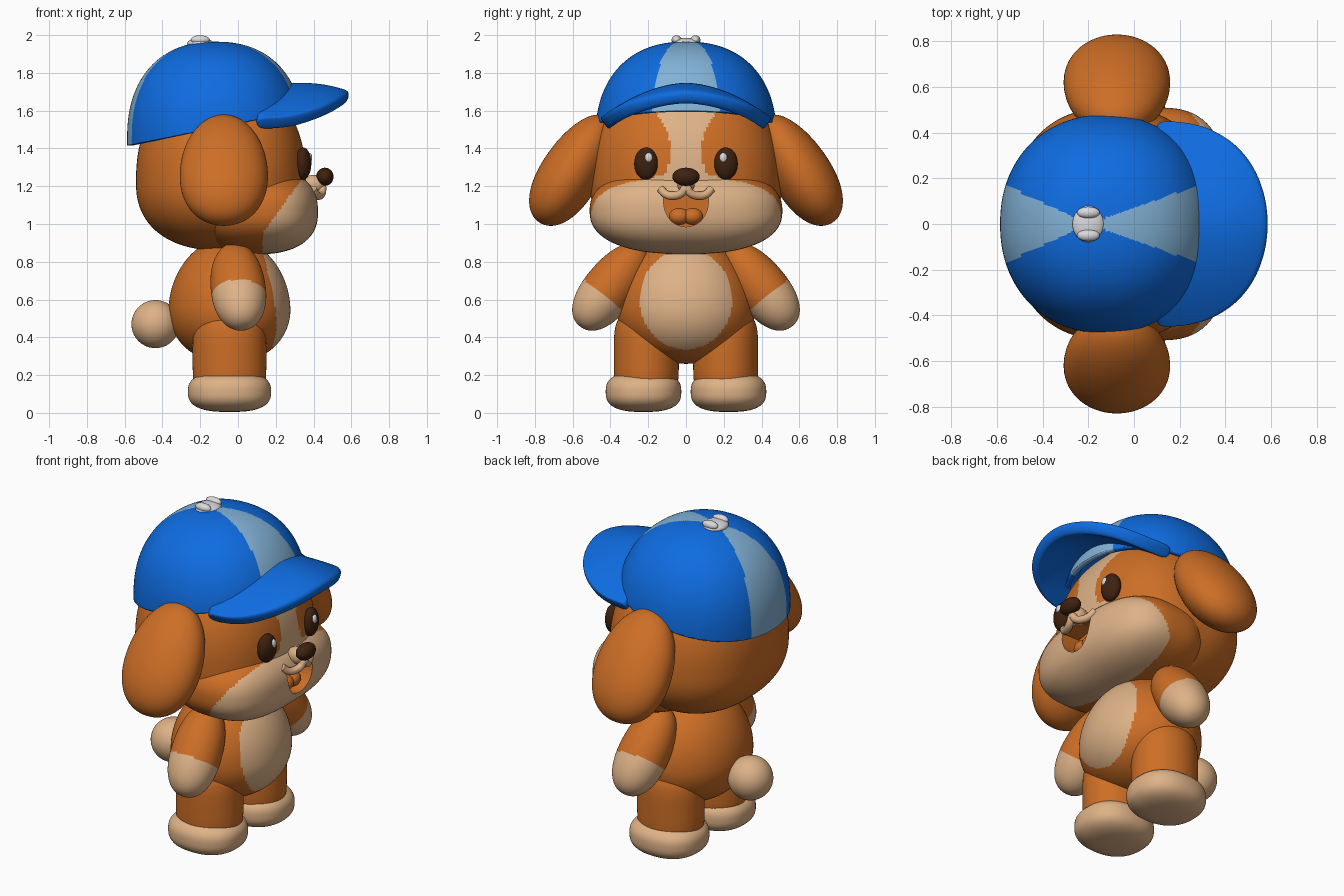
import bpy, bmesh, math
from mathutils import Vector, Euler

if "Cube" in bpy.data.objects:
    bpy.data.objects.remove(bpy.data.objects["Cube"])


def material(name, rgb):
    m = bpy.data.materials.new(name)
    m.diffuse_color = (*rgb, 1)
    m.use_nodes = True
    m.node_tree.nodes["Principled BSDF"].inputs["Base Color"].default_value = m.diffuse_color
    return m


ORANGE = material("orange_fur", (0.61, 0.156, 0.019))
CREAM = material("cream_fur", (0.73, 0.445, 0.242))
BLUE = material("cap_blue", (0.0044, 0.15, 0.753))
PALE = material("cap_pale_blue", (0.223, 0.445, 0.679))
DARK = material("dark_brown", (0.048, 0.016, 0.005))
WHITE = material("white", (0.70, 0.70, 0.72))


def finish(name, bm, mats, rule=None, smooth=True):
    for f in bm.faces:
        f.smooth = smooth
        if rule:
            f.material_index = int(rule(f.calc_center_median()))
    me = bpy.data.meshes.new(name)
    bm.to_mesh(me)
    bm.free()
    for m in mats:
        me.materials.append(m)
    ob = bpy.data.objects.new(name, me)
    bpy.context.collection.objects.link(ob)
    return ob


def blob(name, c, r, mats, rot=(0, 0, 0), taper=0.0, plan=2.0, vert=2.0,
         up=None, seg=64, rings=40, rule=None, cut=None):
    """Super-ellipsoid: plan / vert exponents, separate upper radius, taper along z."""
    bm = bmesh.new()
    bmesh.ops.create_uvsphere(bm, u_segments=seg, v_segments=rings, radius=1)
    turn = Euler([math.radians(a) for a in rot]).to_matrix()
    for v in bm.verts:
        x, y, z = v.co
        h = math.hypot(x, y)
        s = 1 / (h ** vert + abs(z) ** vert) ** (1 / vert)
        p = 1.0
        if h > 1e-6:
            p = 1 / (abs(x / h) ** plan + abs(y / h) ** plan) ** (1 / plan)
        x, y, z = x * s * p, y * s * p, z * s
        t = 1 - taper * z
        rz = up if up and z > 0 else r[2]
        v.co = turn @ Vector((x * r[0] * t, y * r[1] * t, z * rz)) + Vector(c)
    if cut:
        bmesh.ops.bisect_plane(bm, geom=bm.verts[:] + bm.edges[:] + bm.faces[:],
                               plane_co=cut[0], plane_no=cut[1], clear_inner=True)
    return finish(name, bm, mats, rule)


def pair(name, c, r, mats, rot=(0, 0, 0), rule=None, **kw):
    """Left and right copies mirrored across y = 0."""
    for s, side in ((1, "left"), (-1, "right")):
        side_rule = (lambda p, s=s: rule(Vector((p.x, p.y * s, p.z)))) if rule else None
        blob(f"{name}_{side}", (c[0], c[1] * s, c[2]), r, mats,
             rot=(rot[0] * s, rot[1], rot[2] * s), rule=side_rule, **kw)


# Head and muzzle: cream snout area plus a blaze between the eyes
def face_paint(p):
    snout = p.z < 1.262 and p.x > 0.13 + 0.72 * max(0, p.z - 0.95)
    blaze = p.x > 0 and p.z > 1.25 and abs(p.y) < 0.08 + 2 * (p.z - 1.39) ** 2
    return snout or blaze


head = blob("head", (-0.09, 0, 1.22), (0.45, 0.51, 0.36), [ORANGE, CREAM], plan=2.4,
            vert=2.3, up=0.55, seg=192, rings=140, rule=face_paint)
muzzle = blob("muzzle", (0.10, 0, 1.07), (0.325, 0.51, 0.23), [ORANGE, CREAM], plan=2.8,
              vert=2.4, seg=160, rings=100, rule=face_paint)

# Open mouth, cut from head and muzzle
bm = bmesh.new()
outline = [(0.12 * math.cos(a), 1.145 - 0.16 * math.sin(a) ** 0.8)
           for a in (math.pi * i / 24 for i in range(24))] + [(-0.12, 1.145), (0, 1.165)]
base = bm.faces.new([bm.verts.new((0.3, y, z)) for y, z in outline])
ext = bmesh.ops.extrude_face_region(bm, geom=[base])
for g in ext["geom"]:
    if isinstance(g, bmesh.types.BMVert):
        g.co.x = 0.6
bmesh.ops.recalc_face_normals(bm, faces=bm.faces[:])
cutter = finish("mouth_cutter", bm, [ORANGE], smooth=False)
cutter.hide_render = True
cutter.hide_viewport = True
for ob in (head, muzzle):
    mod = ob.modifiers.new("mouth", 'BOOLEAN')
    mod.operation = 'DIFFERENCE'
    mod.solver = 'EXACT'
    mod.object = cutter
pair("tongue", (0.34, 0.035, 1.04), (0.05, 0.055, 0.045), [ORANGE], seg=32, rings=20)

# Upper lip roll
cu = bpy.data.curves.new("upper_lip", 'CURVE')
cu.dimensions = '3D'
cu.bevel_depth = 0.022
cu.bevel_resolution = 4
cu.use_fill_caps = True
half = [(0.395, 0.135, 1.185), (0.412, 0.105, 1.157), (0.43, 0.06, 1.15), (0.443, 0.022, 1.165)]
path = half + [(0.447, 0, 1.19)] + [(x, -y, z) for x, y, z in reversed(half)]
sp = cu.splines.new('BEZIER')
sp.bezier_points.add(len(path) - 1)
for bp, co in zip(sp.bezier_points, path):
    bp.co = co
    bp.handle_left_type = bp.handle_right_type = 'AUTO'
cu.materials.append(CREAM)
bpy.context.collection.objects.link(bpy.data.objects.new("upper_lip", cu))

# Nose and eyes
blob("nose_bridge", (0.40, 0, 1.21), (0.06, 0.045, 0.05), [CREAM], seg=32, rings=20)
blob("nose", (0.46, 0, 1.25), (0.046, 0.072, 0.048), [DARK])
pair("eye", (0.345, 0.212, 1.32), (0.042, 0.063, 0.085), [DARK], rot=(0, 0, 12))
pair("eye_glint", (0.377, 0.198, 1.35), (0.016, 0.021, 0.027), [WHITE], seg=24, rings=16)

# Ears
pair("ear", (-0.075, 0.60, 1.287), (0.232, 0.158, 0.33), [ORANGE], rot=(32, 0, 0),
     taper=0.1, vert=2.1)


# Body with cream belly
def belly(p):
    return p.x > 0 and (p.y / 0.245) ** 2 + ((p.z - 0.60) / 0.265) ** 2 < 1


blob("body", (-0.045, 0, 0.56), (0.322, 0.365, 0.30), [ORANGE, CREAM], up=0.37, taper=0.05,
     seg=160, rings=110, rule=belly)


# Arms with cream hands
def hand(p):
    return (p.y - 0.395) * 0.616 - (p.z - 0.67) * 0.788 > 0.062


pair("arm", (0.0, 0.395, 0.67), (0.145, 0.138, 0.27), [ORANGE, CREAM], rot=(38, -7, 0),
     taper=0.06, vert=2.2, seg=80, rings=80, rule=hand)

# Legs, feet and tail
pair("leg", (-0.045, 0.21, 0.30), (0.195, 0.172, 0.24), [ORANGE], vert=4)
pair("foot", (-0.045, 0.225, 0.112), (0.22, 0.2, 0.107), [CREAM], plan=2.3, vert=2.7)
blob("tail", (-0.437, 0, 0.47), (0.127, 0.127, 0.127), [CREAM])


# Cap dome with pale front and back panels
def panel(p):
    d = p.x + 0.2
    return abs(p.y) < min(0.18, 0.353 * d if d > 0 else -0.467 * d)


cap = blob("cap_dome", (-0.12, 0, 1.45), (0.467, 0.48, 0.515), [BLUE, PALE], plan=2.15,
           vert=2.3, seg=192, rings=140, rule=panel,
           cut=((-0.56, 0, 1.42), (-0.2, 0, 1)))
sol = cap.modifiers.new("thickness", 'SOLIDIFY')
sol.thickness = 0.03

# Cap brim: arched crescent
bm = bmesh.new()
NA, NV = 36, 8
grid = []
for i in range(NA + 1):
    a = math.pi * (i / NA - 0.5)
    c, s = max(0, math.cos(a)), math.sin(a)
    row = []
    for j in range(NV + 1):
        v = j / NV
        x = (0.08 + 0.17 * c) * (1 - v) + (0.10 + 0.485 * c ** 0.75) * v
        y = (0.36 * (1 - v) + 0.435 * v) * s
        z = 1.71 - 0.18 * (abs(y) / 0.435) ** 1.8 - 0.8 * max(0, x - 0.35) ** 2
        row.append(bm.verts.new((x, y, z)))
    grid.append(row)
for i in range(NA):
    for j in range(NV):
        bm.faces.new((grid[i][j], grid[i][j + 1], grid[i + 1][j + 1], grid[i + 1][j]))
bmesh.ops.recalc_face_normals(bm, faces=bm.faces[:])
brim = finish("cap_brim", bm, [BLUE])
sol = brim.modifiers.new("thickness", 'SOLIDIFY')
sol.thickness = 0.075
sol.offset = 0
sub = brim.modifiers.new("rounding", 'SUBSURF')
sub.levels = sub.render_levels = 2

# Cap button
blob("cap_button", (-0.2, 0, 1.955), (0.07, 0.08, 0.03), [WHITE], seg=32, rings=20)
pair("cap_button_bump", (-0.2, 0.05, 1.975), (0.05, 0.026, 0.024), [WHITE], seg=24, rings=16)
